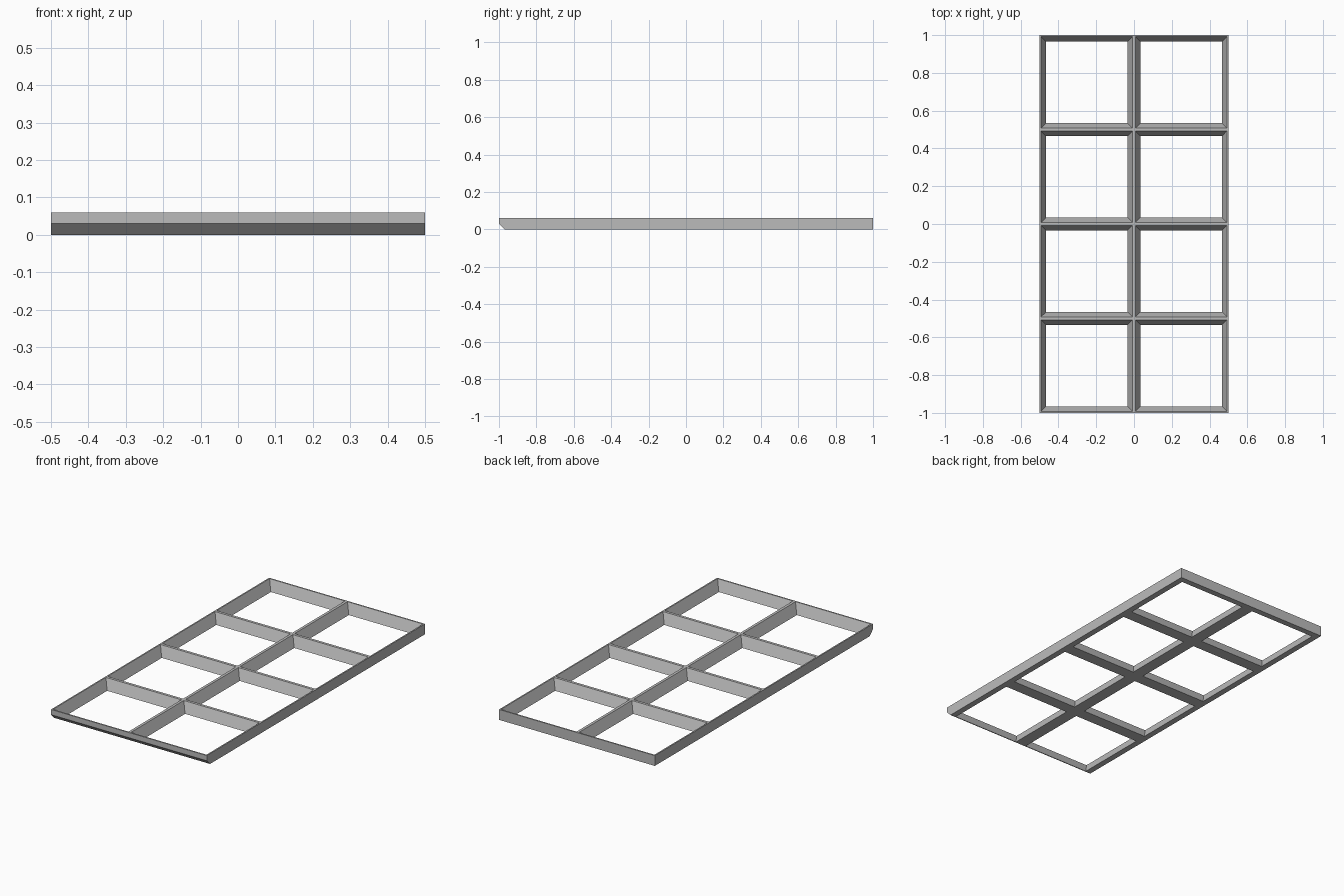
import bpy
import bmesh

cube = bpy.data.objects.get("Cube")
if cube:
    bpy.data.objects.remove(cube, do_unlink=True)

HEIGHT = 0.06
CELL = 0.5
TOP_GAP = 0.008      # half rib width at the top
BOTTOM_GAP = 0.035   # half rib width at the bottom
CHAMFER = 0.03

grey = bpy.data.materials.new("grey")
grey.use_nodes = True
colour = (0.5, 0.5, 0.5, 1)
grey.diffuse_color = colour
grey.node_tree.nodes["Principled BSDF"].inputs["Base Color"].default_value = colour


def make_object(name, bm):
    bmesh.ops.recalc_face_normals(bm, faces=bm.faces)
    mesh = bpy.data.meshes.new(name)
    bm.to_mesh(mesh)
    bm.free()
    mesh.materials.append(grey)
    obj = bpy.data.objects.new(name, mesh)
    bpy.context.collection.objects.link(obj)
    return obj


def loft(bm, lower, upper):
    """Solid between two matching loops."""
    a = [bm.verts.new(p) for p in lower]
    b = [bm.verts.new(p) for p in upper]
    bm.faces.new(a)
    bm.faces.new(b)
    for i in range(len(a)):
        j = (i + 1) % len(a)
        bm.faces.new((a[i], a[j], b[j], b[i]))


def cell_loop(cx, cy, z):
    # opening widens steadily towards the top
    gap = BOTTOM_GAP + (TOP_GAP - BOTTOM_GAP) * z / HEIGHT
    h = CELL / 2 - gap
    return [(cx + sx * h, cy + sy * h, z)
            for sx, sy in ((-1, -1), (1, -1), (1, 1), (-1, 1))]


# Slab with a chamfer along the lower front edge
profile = [(-1, HEIGHT), (-1, CHAMFER), (-1 + CHAMFER, 0), (1, 0), (1, HEIGHT)]
bm = bmesh.new()
loft(bm, [(-CELL, y, z) for y, z in profile], [(CELL, y, z) for y, z in profile])
frame = make_object("grid_frame", bm)

# Tapered openings, two columns by four rows
bm = bmesh.new()
for col in range(2):
    for row in range(4):
        cx, cy = (col - 0.5) * CELL, (row - 1.5) * CELL
        loft(bm, cell_loop(cx, cy, -0.01), cell_loop(cx, cy, HEIGHT + 0.01))
cutter = make_object("opening_cutter", bm)
cutter.hide_render = True

cut = frame.modifiers.new("openings", "BOOLEAN")
cut.operation = "DIFFERENCE"
cut.solver = "EXACT"
cut.object = cutter
bpy.context.view_layer.objects.active = frame
frame.select_set(True)
bpy.ops.object.modifier_apply(modifier=cut.name)
bpy.data.objects.remove(cutter, do_unlink=True)
